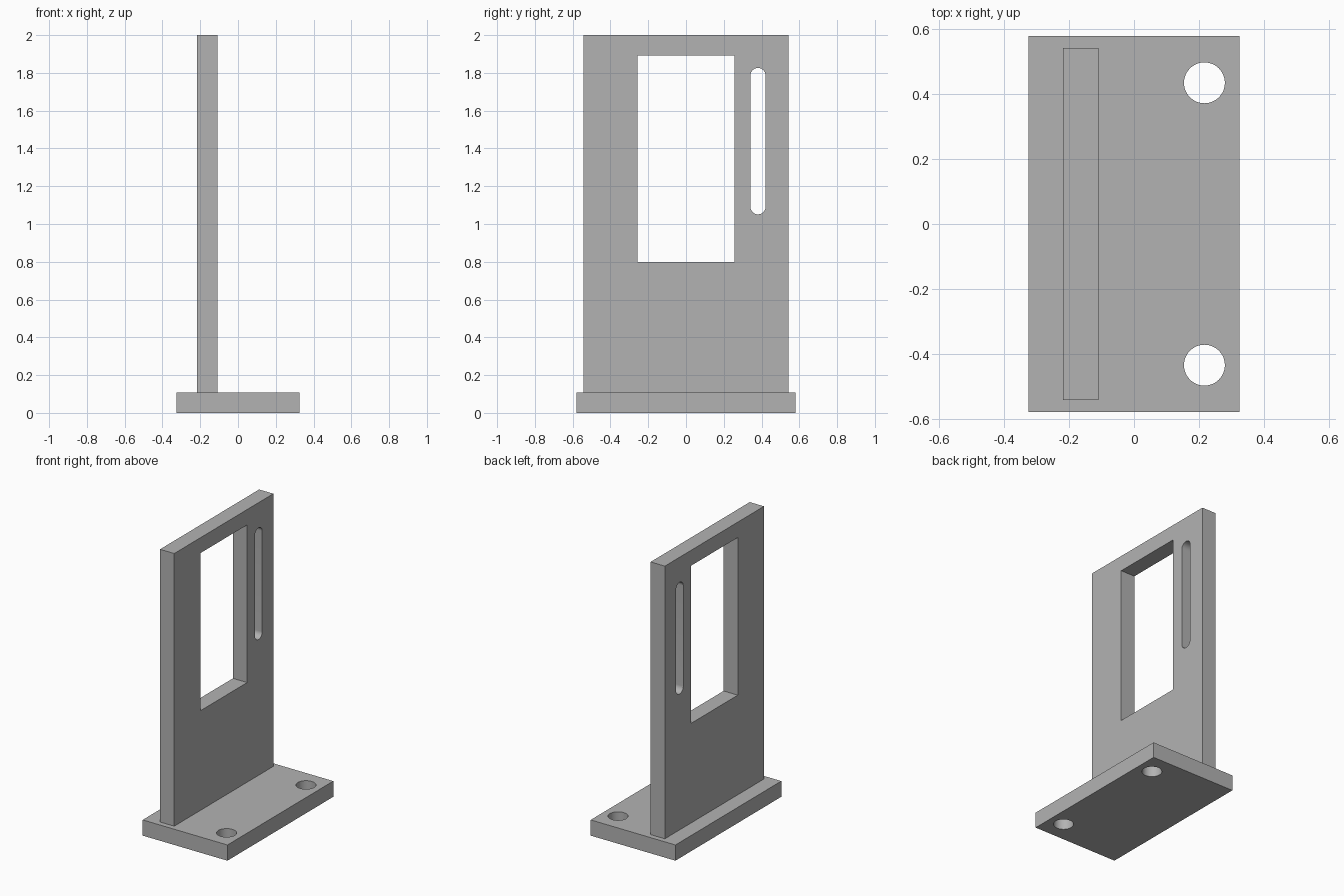
import bpy
import bmesh
import math
from mathutils import Matrix, Vector

default = bpy.data.objects.get("Cube")
if default:
    bpy.data.objects.remove(default, do_unlink=True)

# Single grey finish
grey = bpy.data.materials.new("plain grey")
grey.use_nodes = True
colour = (0.45, 0.45, 0.45, 1)
grey.diffuse_color = colour
grey.node_tree.nodes["Principled BSDF"].inputs["Base Color"].default_value = colour


def prism(name, outlines, place, depth):
    """Extrude closed 2D outlines by depth, then place them with a matrix."""
    bm = bmesh.new()
    for outline in outlines:
        face = bm.faces.new([bm.verts.new((u, v, 0)) for u, v in outline])
        top = bmesh.ops.extrude_face_region(bm, geom=[face])["geom"]
        verts = [g for g in top if isinstance(g, bmesh.types.BMVert)]
        bmesh.ops.translate(bm, verts=verts, vec=(0, 0, depth))
    bm.transform(place)
    bmesh.ops.recalc_face_normals(bm, faces=bm.faces)
    mesh = bpy.data.meshes.new(name)
    bm.to_mesh(mesh)
    bm.free()
    mesh.materials.append(grey)
    obj = bpy.data.objects.new(name, mesh)
    bpy.context.collection.objects.link(obj)
    return obj


def rectangle(u0, u1, v0, v1):
    return [(u0, v0), (u1, v0), (u1, v1), (u0, v1)]


def slot(u, v0, v1, radius, steps=24):
    """Rounded slot between two arc centres; equal centres give a circle."""
    points = []
    for centre, start in ((v1, 0), (v0, math.pi)):
        last = steps if v0 == v1 else steps + 1
        for i in range(last):
            a = start + math.pi * i / steps
            points.append((u + radius * math.cos(a), centre + radius * math.sin(a)))
    return points


def cut_plate(name, outline, holes, place, depth):
    plate = prism(name, [outline], place, depth)
    margin = 0.05
    cutter = prism(name + "_cutter", holes,
                   place @ Matrix.Translation((0, 0, -margin)), depth + 2 * margin)
    cutter.hide_render = True
    mod = plate.modifiers.new("openings", "BOOLEAN")
    mod.operation = "DIFFERENCE"
    mod.solver = "EXACT"
    mod.object = cutter
    bpy.ops.object.select_all(action="DESELECT")
    plate.select_set(True)
    bpy.context.view_layer.objects.active = plate
    bpy.ops.object.modifier_apply(modifier=mod.name)
    bpy.data.objects.remove(cutter, do_unlink=True)
    bpy.ops.object.shade_smooth_by_angle(angle=math.radians(30))
    return plate


THICK = 0.109

# Base plate with two bolt holes
cut_plate("base_plate",
          rectangle(-0.325, 0.325, -0.58, 0.58),
          [slot(0.217, y, y, 0.063) for y in (-0.435, 0.435)],
          Matrix.Identity(4), THICK)

# Upright plate: outline in y and z, thickness along x
upright = Matrix((Vector((0, 0, 1, -0.218)), Vector((1, 0, 0, 0)),
                  Vector((0, 1, 0, 0)), Vector((0, 0, 0, 1))))
cut_plate("upright_plate",
          rectangle(-0.543, 0.543, THICK, 2),
          [rectangle(-0.256, 0.256, 0.8, 1.893)]
          + [slot(y, 1.091, 1.786, 0.04) for y in (-0.381, 0.381)],
          upright, THICK)
